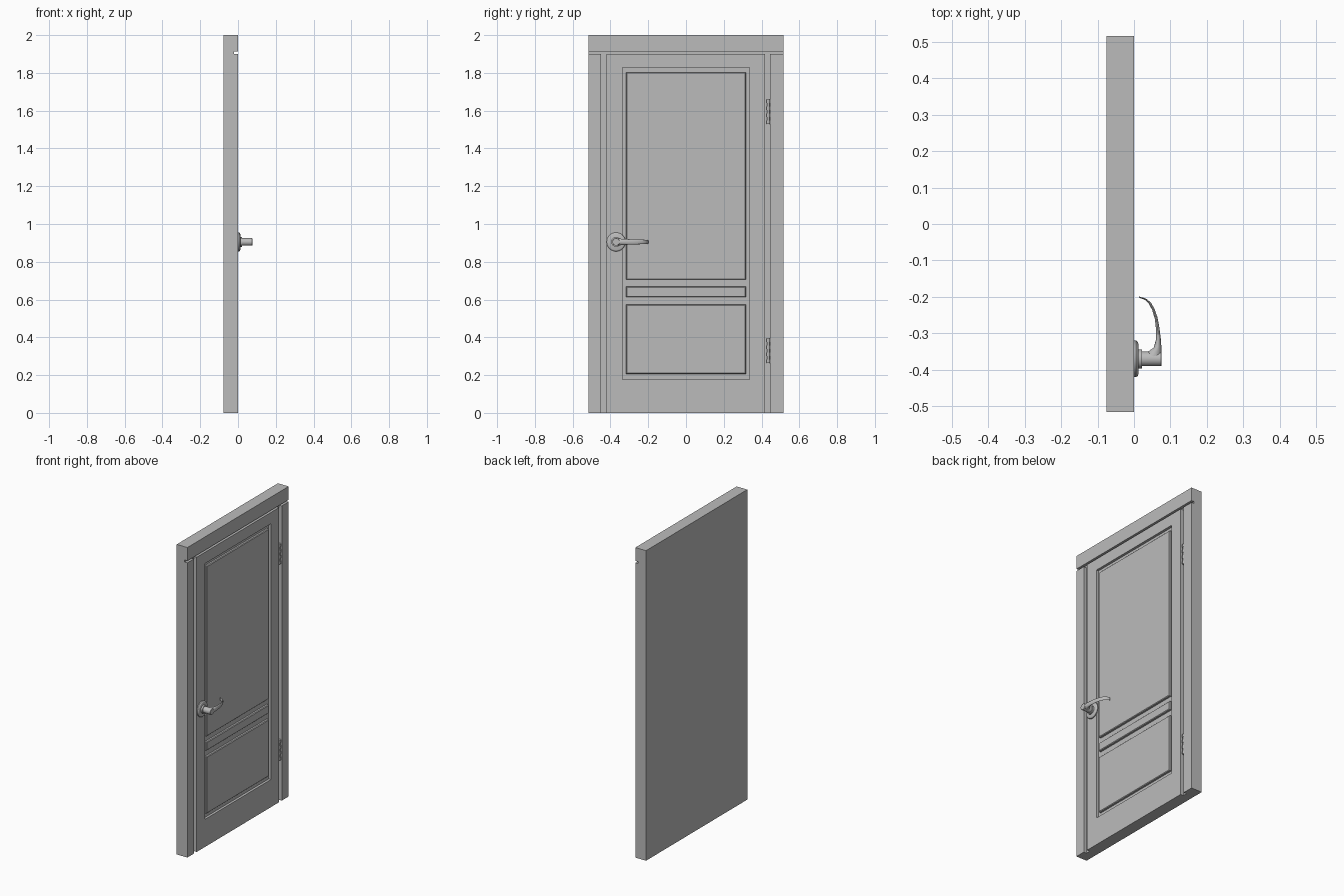
import bpy, bmesh, math
from mathutils import Matrix, Vector

cube = bpy.data.objects.get("Cube")
if cube:
    bpy.data.objects.remove(cube, do_unlink=True)

grey = bpy.data.materials.new("plain grey")
grey.use_nodes = True
GREY = (0.5, 0.5, 0.5, 1)
grey.diffuse_color = GREY
grey.node_tree.nodes["Principled BSDF"].inputs["Base Color"].default_value = GREY

BACK, DEPTH = -0.076, 0.016
HALF_W = 0.516


def finish(name, bm, smooth=False):
    bmesh.ops.recalc_face_normals(bm, faces=bm.faces)
    mesh = bpy.data.meshes.new(name)
    bm.to_mesh(mesh)
    bm.free()
    mesh.materials.append(grey)
    obj = bpy.data.objects.new(name, mesh)
    bpy.context.collection.objects.link(obj)
    if smooth:
        bpy.ops.object.select_all(action='DESELECT')
        obj.select_set(True)
        bpy.context.view_layer.objects.active = obj
        bpy.ops.object.shade_smooth_by_angle(angle=math.radians(35))
    return obj


def box(name, x, y, z):
    bm = bmesh.new()
    size = [b - a for a, b in (x, y, z)]
    mid = [(a + b) / 2 for a, b in (x, y, z)]
    bmesh.ops.create_cube(bm, size=1, matrix=Matrix.Translation(mid) @ Matrix.Diagonal((*size, 1)))
    return finish(name, bm)


def cut(target, cutter):
    mod = target.modifiers.new("cut", 'BOOLEAN')
    mod.operation, mod.solver, mod.object = 'DIFFERENCE', 'EXACT', cutter
    bpy.context.view_layer.objects.active = target
    bpy.ops.object.modifier_apply(modifier=mod.name)
    bpy.data.objects.remove(cutter, do_unlink=True)


# Door and frame slab with its joint grooves and sunken panel field
slab = box("door_and_frame", (BACK, 0), (-HALF_W, HALF_W), (0, 2))
cut(slab, box("head_groove", (-0.02, 0.1), (-1, 1), (1.901, 1.914)))
for y in ((-0.449, -0.421), (0.418, 0.446)):
    cut(slab, box("side_groove", (-0.02, 0.1), y, (-0.1, 1.908)))
cut(slab, box("panel_field", (-DEPTH, 0.1), (-0.336, 0.336), (0.178, 1.828)))

# Raised panels standing in the sunken field
for name, z in (("upper_panel", (0.705, 1.803)),
                ("middle_rail", (0.613, 0.668)),
                ("lower_panel", (0.207, 0.573))):
    panel = box(name, (-DEPTH, -0.001), (-0.317, 0.317), z)
    bm = bmesh.new()
    bm.from_mesh(panel.data)
    back = [f for f in bm.faces if f.normal.x < -0.9]
    bmesh.ops.delete(bm, geom=back, context='FACES_ONLY')
    rim = [e for e in bm.edges if all(v.co.x > -0.005 for v in e.verts)]
    bmesh.ops.bevel(bm, geom=rim, offset=0.004, segments=1, affect='EDGES')
    bm.to_mesh(panel.data)
    bm.free()

# Hinges: stacked knuckles in the right groove
for name, z0 in (("upper_hinge", 1.53), ("lower_hinge", 0.265)):
    bm = bmesh.new()
    for i in range(7):
        radius = 0.010 if i % 2 == 0 else 0.007
        bmesh.ops.create_cone(bm, cap_ends=True, segments=16, radius1=radius, radius2=radius,
                              depth=0.0185, matrix=Matrix.Translation((-0.011, 0.435, z0 + (i + 0.5) * 0.0185)))
    finish(name, bm, True)


def lathe(name, profile, y, z):
    """Turn (x, radius) points about an axis along x."""
    bm = bmesh.new()
    verts = [bm.verts.new((x, y, z + r)) for x, r in profile]
    edges = [bm.edges.new(pair) for pair in zip(verts, verts[1:])]
    bmesh.ops.spin(bm, geom=verts + edges, cent=(0, y, z), axis=(1, 0, 0),
                   angle=math.tau, steps=40)
    bmesh.ops.remove_doubles(bm, verts=bm.verts, dist=1e-5)
    return finish(name, bm, True)


# Handle rosette, collar and hub
HY, HZ = -0.37, 0.905
lathe("handle_rosette", [(0, 0.05), (0.006, 0.05), (0.010, 0.047), (0.012, 0.042), (0.012, 0)], HY, HZ)
lathe("handle_collar", [(0.012, 0.026), (0.022, 0.026), (0.022, 0)], HY, HZ)
lathe("handle_hub", [(0.022, 0.02), (0.074, 0.02), (0.0755, 0.0185), (0.0755, 0)], HY, HZ)

# Curved lever: outer x,y / inner x,y / half height
stations = [(0.0755, -0.372, 0.030, -0.362, 0.019), (0.0755, -0.352, 0.040, -0.349, 0.018),
            (0.075, -0.335, 0.054, -0.339, 0.016), (0.073, -0.31, 0.060, -0.318, 0.015),
            (0.069, -0.28, 0.060, -0.285, 0.0135), (0.064, -0.255, 0.057, -0.26, 0.0125),
            (0.056, -0.232, 0.050, -0.236, 0.012), (0.046, -0.215, 0.041, -0.219, 0.0115),
            (0.032, -0.204, 0.030, -0.208, 0.011), (0.014, -0.199, 0.014, -0.202, 0.010)]
bm = bmesh.new()
rings = []
for ox, oy, ix, iy, h in stations:
    outer, inner = Vector((ox, oy, HZ)), Vector((ix, iy, HZ))
    mid, arm = (outer + inner) / 2, (outer - inner) / 2
    ring = []
    for k in range(20):
        a = math.tau * k / 20
        ring.append(bm.verts.new(mid + arm * math.cos(a) + Vector((0, 0, h * math.sin(a)))))
    rings.append(ring)
for a, b in zip(rings, rings[1:]):
    for k in range(20):
        n = (k + 1) % 20
        bm.faces.new((a[k], a[n], b[n], b[k]))
bm.faces.new(rings[0])
bm.faces.new(rings[-1])
finish("handle_lever", bm, True)
